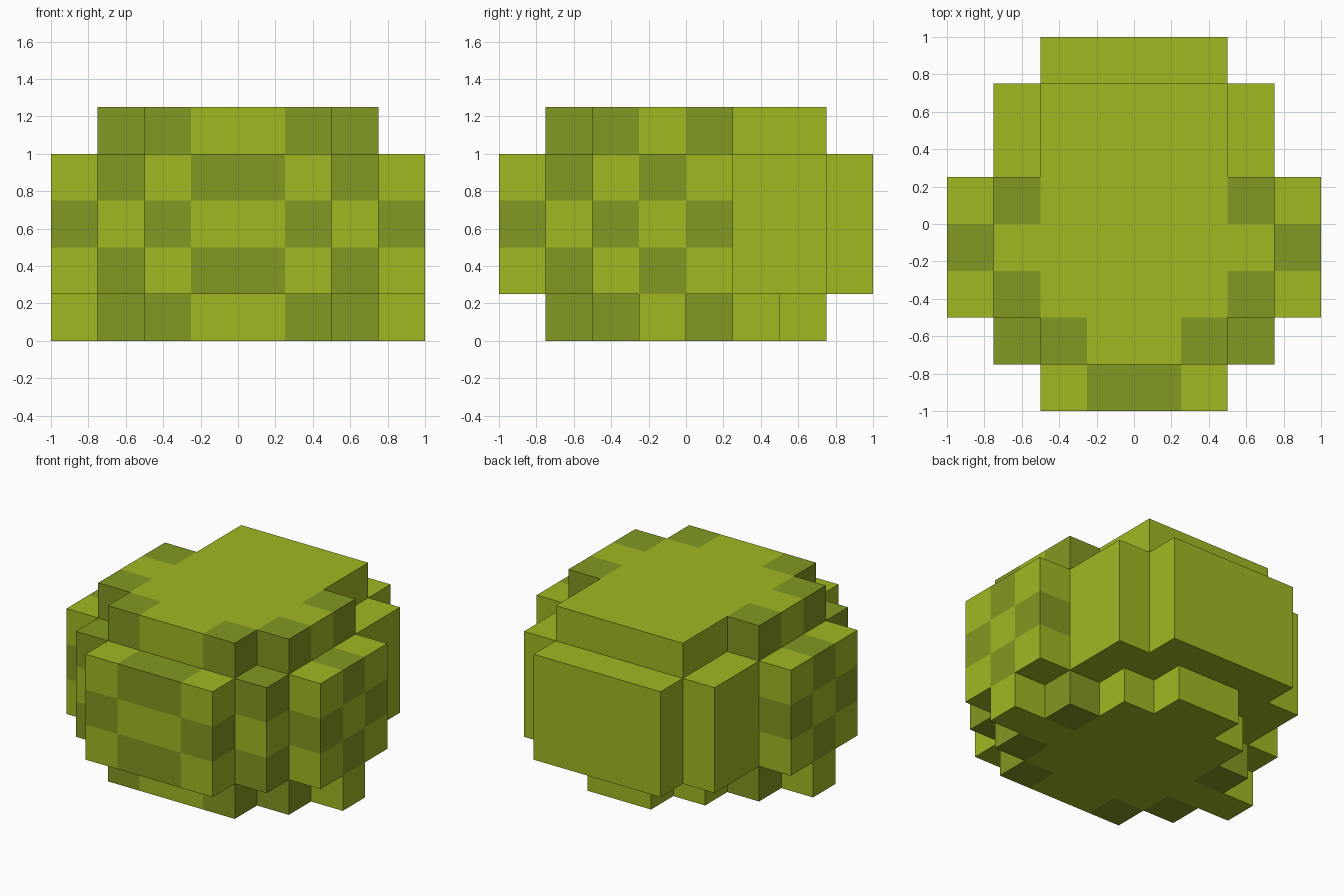
import bpy
import bmesh
from mathutils import Vector

cube = bpy.data.objects.get("Cube")
if cube:
    bpy.data.objects.remove(cube, do_unlink=True)

CELL = 0.25


def make_material(name, color):
    mat = bpy.data.materials.new(name)
    mat.use_nodes = True
    mat.diffuse_color = color
    mat.node_tree.nodes["Principled BSDF"].inputs["Base Color"].default_value = color
    return mat


materials = [
    make_material("light_lime", (0.352, 0.479, 0.016, 1.0)),
    make_material("dark_olive", (0.223, 0.319, 0.016, 1.0)),
]

# Stepped footprints: (first, last) row front to back for each column,
# counted outward from the centre line and mirrored
LOWER = [(1, 6), (1, 5), (2, 4), (3, 3)]
MIDDLE = [(0, 7), (0, 7), (1, 6), (2, 4)]
UPPER = [(1, 6), (1, 6), (2, 4)]
LAYERS = [LOWER, MIDDLE, MIDDLE, MIDDLE, UPPER]


def filled(col, row, layer):
    """True where the block grid is solid; columns run from -4 to 3."""
    if not 0 <= layer < len(LAYERS):
        return False
    out = col if col >= 0 else -1 - col
    spans = LAYERS[layer]
    return out < len(spans) and spans[out][0] <= row <= spans[out][1]


def is_dark(col, row, layer):
    """Patchwork on the front and flanks; the back stays plain."""
    out = col if col >= 0 else -1 - col
    if layer in (0, 4):
        return (out, row) in {(1, 1), (2, 2), (2, 4)}
    if (out, row) in {(0, 0), (2, 1), (3, 3)}:
        return layer != 2
    if (out, row) in {(1, 0), (3, 2), (3, 4)}:
        return layer == 2
    return False


def build_tier(name, layers):
    """Outer faces of the blocks in the given layers."""
    bm = bmesh.new()
    blocks = [(c, r, k) for k in layers for c in range(-4, 4)
              for r in range(8) if filled(c, r, k)]
    for block in blocks:
        centre = Vector((block[0] + 0.5, block[1] - 3.5, block[2] + 0.5)) * CELL
        for axis in range(3):
            for sign in (-1, 1):
                neighbour = list(block)
                neighbour[axis] += sign
                if filled(*neighbour):
                    continue
                normal, u = Vector((0, 0, 0)), Vector((0, 0, 0))
                normal[axis] = sign
                u[(axis + 1) % 3] = 1
                v = normal.cross(u)
                corners = [normal - u - v, normal + u - v,
                           normal + u + v, normal - u + v]
                face = bm.faces.new(
                    [bm.verts.new(centre + p * CELL / 2) for p in corners])
                face.material_index = int(is_dark(*block))
    bmesh.ops.remove_doubles(bm, verts=bm.verts[:], dist=0.001)
    mesh = bpy.data.meshes.new(name)
    bm.to_mesh(mesh)
    bm.free()
    for mat in materials:
        mesh.materials.append(mat)
    obj = bpy.data.objects.new(name, mesh)
    bpy.context.collection.objects.link(obj)
    return obj


# Three stacked tiers
build_tier("lower_tier", [0])
build_tier("middle_tier", [1, 2, 3])
build_tier("upper_tier", [4])
